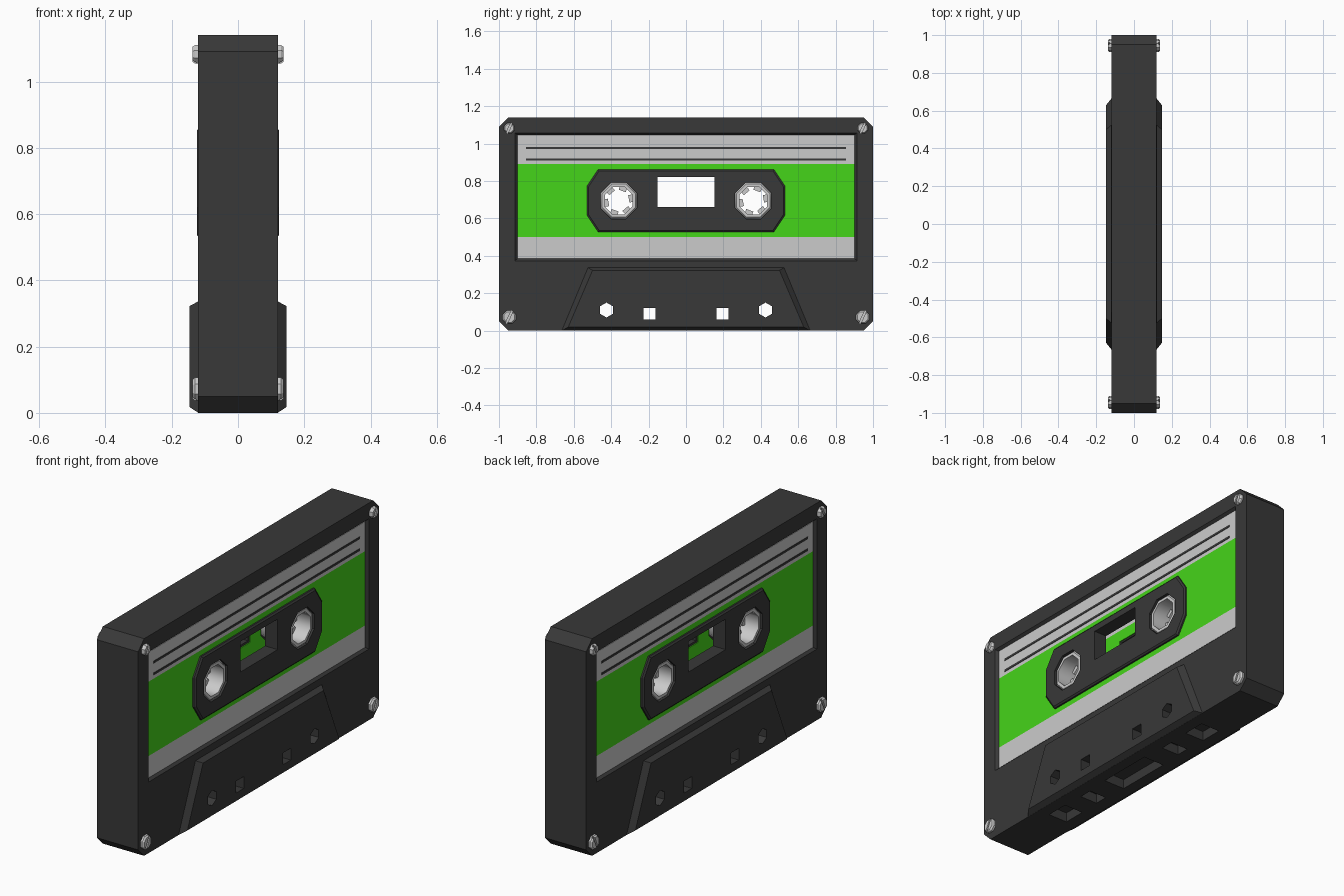
import bpy, bmesh
from math import sin, cos, pi, radians

if "Cube" in bpy.data.objects:
    bpy.data.objects.remove(bpy.data.objects["Cube"])


def material(name, rgb):
    m = bpy.data.materials.new(name)
    m.diffuse_color = (*rgb, 1)
    m.use_nodes = True
    m.node_tree.nodes["Principled BSDF"].inputs["Base Color"].default_value = m.diffuse_color
    return m


BLACK = material("black_plastic", (0.04, 0.04, 0.04))
GREEN = material("green_paper", (0.06, 0.66, 0.01))


def loft(name, sections, mat=None, closed=False):
    """Skin (x, [(y, z), ...]) sections; closed joins last to first, else caps."""
    bm = bmesh.new()
    rings = [[bm.verts.new((x, y, z)) for y, z in pts] for x, pts in sections]
    n = len(rings[0])
    pairs = list(zip(rings, rings[1:]))
    if closed:
        pairs.append((rings[-1], rings[0]))
    else:
        bm.faces.new(rings[0])
        bm.faces.new(rings[-1])
    for a, b in pairs:
        for i in range(n):
            j = (i + 1) % n
            bm.faces.new((a[i], a[j], b[j], b[i]))
    bmesh.ops.recalc_face_normals(bm, faces=bm.faces)
    me = bpy.data.meshes.new(name)
    bm.to_mesh(me)
    bm.free()
    ob = bpy.data.objects.new(name, me)
    bpy.context.collection.objects.link(ob)
    if mat:
        me.materials.append(mat)
    return ob


def rect(y0, y1, z0, z1):
    return [(y0, z0), (y1, z0), (y1, z1), (y0, z1)]


def chamfered(y, z0, z1, cy, cz):
    return [(-y + cy, z0), (y - cy, z0), (y, z0 + cz), (y, z1 - cz),
            (y - cy, z1), (-y + cy, z1), (-y, z1 - cz), (-y, z0 + cz)]


def ngon(y, z, r, n, turn=0.0):
    return [(y + r * cos(turn + 2 * pi * i / n), z + r * sin(turn + 2 * pi * i / n))
            for i in range(n)]


def prism(name, pts, x0, x1, mat=None):
    return loft(name, [(x0, pts), (x1, pts)], mat)


def boolean(ob, tools, op='DIFFERENCE'):
    for t in tools:
        m = ob.modifiers.new("cut", 'BOOLEAN')
        m.operation, m.object, m.solver = op, t, 'EXACT'
        bpy.context.view_layer.objects.active = ob
        bpy.ops.object.modifier_apply(modifier=m.name)
        bpy.data.objects.remove(t)


# Shell with the thicker tape-head guard along the bottom
shell = prism("shell", chamfered(1.0, 0, 1.14, 0.05, 0.05), -0.12, 0.12, BLACK)
outer = [(-0.665, 0), (0.665, 0), (0.525, 0.337), (-0.525, 0.337)]
inner = [(-0.63, 0.018), (0.63, 0.018), (0.5, 0.322), (-0.5, 0.322)]
guard = loft("guard", [(-0.147, inner), (-0.119, outer), (0.119, outer), (0.147, inner)], BLACK)
boolean(shell, [guard], 'UNION')

# Label opening with a sloped rim
big, small = rect(-0.925, 0.925, 0.365, 1.065), rect(-0.9, 0.9, 0.385, 1.045)
cutters = [loft("cut", [(-0.13, big), (-0.105, small), (0.105, small), (0.13, big)])]

# Locating holes and bottom tape slots
for s in (-1, 1):
    cutters.append(prism("cut", ngon(s * 0.425, 0.11, 0.04, 6, pi / 6), -0.2, 0.2))
    cutters.append(prism("cut", rect(s * 0.195 - 0.033, s * 0.195 + 0.033, 0.06, 0.122), -0.2, 0.2))
for y, w, d in ((0, 0.15, 0.06), (-0.31, 0.035, 0.05), (0.31, 0.035, 0.05),
                (-0.52, 0.06, 0.055), (0.52, 0.06, 0.055)):
    cutters.append(prism("cut", rect(y - w, y + w, -0.05, 0.05), -d, d))
boolean(shell, cutters)

HUB_Y, HUB_Z = 0.36, 0.695
OCT = pi / 8

for s, side in ((1, "right"), (-1, "left")):
    # Label bands and ruled lines
    prism(f"label_top_{side}", rect(-0.9, 0.9, 0.89, 1.045), s * 0.045, s * 0.108)
    prism(f"label_bottom_{side}", rect(-0.9, 0.9, 0.385, 0.5), s * 0.045, s * 0.108)
    band = prism(f"label_band_{side}", rect(-0.9, 0.9, 0.5, 0.89), s * 0.045, s * 0.108, GREEN)
    boolean(band, [prism("cut", rect(-0.165, 0.165, 0.65, 0.83), -0.2, 0.2)]
            + [prism("cut", ngon(y, HUB_Z, 0.115, 8, OCT), -0.2, 0.2) for y in (-HUB_Y, HUB_Y)])
    for i, z in enumerate((0.915, 0.977)):
        prism(f"label_line_{side}_{i}", rect(-0.855, 0.855, z - 0.006, z + 0.006),
              s * 0.1, s * 0.11, BLACK)

    # Window plate
    p0, p1 = chamfered(0.53, 0.528, 0.862, 0.06, 0.09), chamfered(0.522, 0.536, 0.854, 0.057, 0.086)
    plate = loft(f"window_plate_{side}", [(s * 0.05, p0), (s * 0.116, p0), (s * 0.123, p1)], BLACK)
    boolean(plate, [prism("cut", rect(-0.153, 0.153, 0.662, 0.822), -0.2, 0.2)]
            + [prism("cut", ngon(y, HUB_Z, 0.105, 8, OCT), -0.2, 0.2) for y in (-HUB_Y, HUB_Y)])

    # Slotted corner screws
    for y in (-0.945, 0.945):
        for z, r, level in ((1.082, 0.03, "top"), (0.072, 0.038, "bottom")):
            a, b = ngon(y, z, r, 8, OCT), ngon(y, z, r * 0.8, 8, OCT)
            screw = loft(f"screw_{side}_{level}", [(s * 0.1, a), (s * 0.13, a), (s * 0.138, b)])
            c, d = cos(radians(65)), sin(radians(65))
            slot = [(y + u * c - v * d, z + u * d + v * c)
                    for u, v in rect(-0.06, 0.06, -0.005, 0.005)]
            boolean(screw, [prism("cut", slot, s * 0.127, s * 0.16)])

# Reel hubs with six drive teeth
for y, end in ((-HUB_Y, "front"), (HUB_Y, "back")):
    o, e, i = (ngon(y, HUB_Z, r, 8, OCT) for r in (0.105, 0.096, 0.08))
    hub = loft(f"reel_hub_{end}", [(-0.108, o), (0.108, o), (0.117, e), (0.117, i),
                                   (-0.117, i), (-0.117, e)], closed=True)
    bpy.ops.object.select_all(action='DESELECT')
    hub.select_set(True)
    bpy.context.view_layer.objects.active = hub
    bpy.ops.object.shade_smooth_by_angle(angle=radians(46))
    for k in range(6):
        t = 2 * pi * k / 6 + radians(10)
        pts = [(y + u * cos(t) - v * sin(t), HUB_Z + u * sin(t) + v * cos(t))
               for u, v in rect(0.055, 0.085, -0.02, 0.02)]
        prism(f"hub_tooth_{end}_{k}", pts, -0.04, 0.04)
